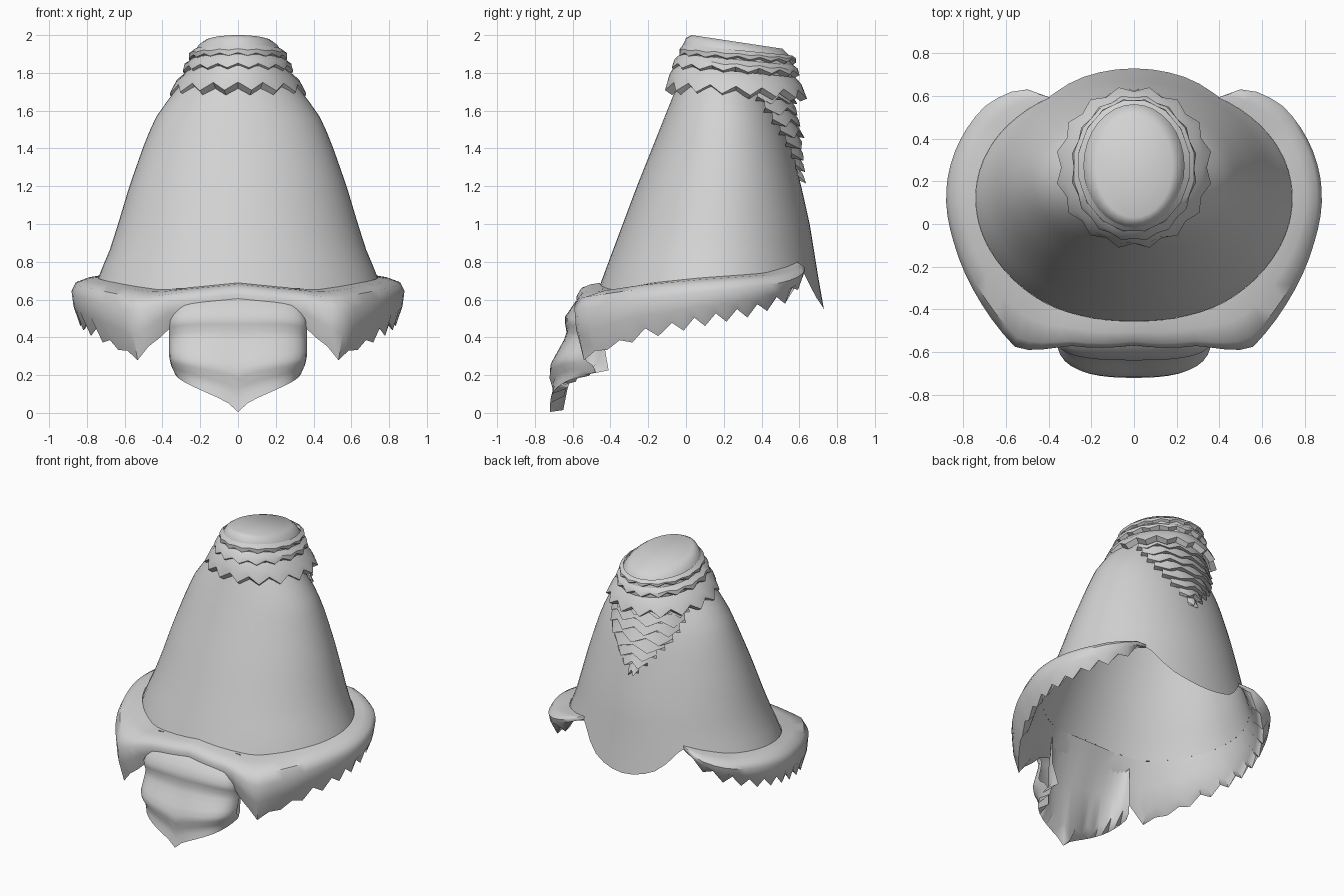
import bpy, math
from math import sin, cos, pi, radians

cube = bpy.data.objects.get("Cube")
if cube:
    bpy.data.objects.remove(cube, do_unlink=True)

grey = bpy.data.materials.new("pale_grey")
grey.use_nodes = True
COLOUR = (0.65, 0.65, 0.65, 1)
grey.diffuse_color = COLOUR
grey.node_tree.nodes["Principled BSDF"].inputs["Base Color"].default_value = COLOUR


def curve(points, t):
    """Linear lookup through (position, value) pairs sorted by position."""
    for (a, va), (b, vb) in zip(points, points[1:]):
        if t <= b:
            k = max(0, (t - a) / (b - a))
            return va + (vb - va) * k
    return points[-1][1]


def sheet(name, rows, closed=False, cap=False, angle=45):
    """Skin equal-length rows of points into a smooth surface."""
    n = len(rows[0])
    verts = [p for row in rows for p in row]
    faces = []
    for r in range(len(rows) - 1):
        for i in range(n if closed else n - 1):
            j = (i + 1) % n
            faces.append((r * n + i, (r + 1) * n + i, (r + 1) * n + j, r * n + j))
    if cap:
        faces.append(tuple(range(n)))
    mesh = bpy.data.meshes.new(name)
    mesh.from_pydata(verts, [], faces)
    mesh.materials.append(grey)
    obj = bpy.data.objects.new(name, mesh)
    bpy.context.collection.objects.link(obj)
    bpy.ops.object.select_all(action="DESELECT")
    obj.select_set(True)
    bpy.context.view_layer.objects.active = obj
    bpy.ops.object.shade_smooth_by_angle(angle=radians(angle))
    return obj


# Bell outline by height: half width, front and back
WIDTH = [(.55, .78), (.72, .74), (.86, .68), (1, .635), (1.2, .575), (1.4, .505), (1.55, .445), (1.7, .34), (1.8, .25)]
FRONT = [(.55, -.5), (.72, -.44), (1, -.335), (1.2, -.26), (1.7, -.06), (1.8, -.02)]
BACK = [(.55, .73), (.72, .70), (1, .655), (1.2, .61), (1.4, .56), (1.55, .51), (1.7, .44), (1.8, .4)]
# Hem height by angle away from the front, in degrees
HEM = [(0, .68), (15, .66), (32, .64), (60, .68), (85, .705), (120, .73), (138, .77), (146, .8), (154, .69), (163, .6), (172, .56), (180, .55)]


def bell_point(deg, z, out=0, zz=None, push=0):
    a = radians(deg)
    f, b = curve(FRONT, z), curve(BACK, z)
    return ((curve(WIDTH, z) + out) * sin(a),
            (f + b) / 2 - ((b - f) / 2 + out) * cos(a) - push, z if zz is None else zz)


# Bell body
angles = [i * 6 for i in range(60)]
rows = []
for r in range(15):
    t = r / 14
    rows.append([bell_point(d, 1.8 + (curve(HEM, min(d, 360 - d)) - 1.8) * t) for d in angles])
sheet("bell", rows, closed=True)

# Padded brim: outer roll, toothed lower edge, lining back up to the bell
LOW = [(0, .5), (20, .48), (25, .46), (32, .36), (39, .29), (46, .33), (60, .41), (80, .47), (110, .54), (130, .62), (146, .77)]
FLARE = [(0, .85), (24, .9), (38, 1), (128, 1.05), (140, .75), (146, 0)]
PUSH = [(0, 0), (20, .03), (38, .14), (55, .07), (75, 0)]
# (outward, lift, share of the drop, share of the forward push)
ROLL = [(0, .01, 0, 0), (.06, .005, .02, .35), (.115, 0, .1, .8), (.135, 0, .3, 1), (.125, 0, .65, 1),
        (.09, 0, 1, 1), (.055, .02, .9, .8), (.025, 0, .45, .35), (0, 0, 0, 0)]
brim_angles = [-146 + i * 292 / 60 for i in range(61)]
rows = []
for out, lift, drop, ahead in ROLL:
    row = []
    for i, d in enumerate(brim_angles):
        a = abs(d)
        top, low, flare = curve(HEM, a), curve(LOW, a), curve(FLARE, a)
        size = .012 if a < 55 else .028
        tooth = (size if i % 2 else -size) if drop > .8 and 30 < a < 142 else 0
        z = top + lift * min(flare, 1) + (low - top) * drop + tooth
        row.append(bell_point(d, top, out * flare, z, ahead * curve(PUSH, a)))
    rows.append(row)
sheet("brim", rows)

# Hanging front lobe: u runs across, v runs down
LOBE_Y = [(0, -.47), (.12, -.575), (.3, -.645), (.45, -.63), (.6, -.68), (.75, -.73), (.88, -.7), (1, -.72)]
LOBE_W = [(0, .3), (.12, .34), (.3, .365), (.7, .365), (.85, .355), (1, .335)]
rows = []
for r in range(15):
    v = r / 14
    row = []
    for i in range(21):
        u = (i - 10) / 10
        bottom = .005 + .21 * abs(u) ** .65
        top = .67 - .05 * u * u
        z = top + (.12 - top) * v + (bottom - .12) * v ** 3
        y = curve(LOBE_Y, v) + (.04 + .2 * v) * abs(u) ** 2.5
        row.append((curve(LOBE_W, v) * sin(u * pi / 2), y, z))
    rows.append(row)
# toothed inner edge, then lining back up to the brim
hem, middle = rows[-1], rows[7]
rows.append([(x * .9, y + .07, z + (.07 if i % 2 else .01)) for i, (x, y, z) in enumerate(hem)])
rows.append([(x * .9, y + .07, z) for x, y, z in middle])
rows.append([(x * .9, -.44, .66) for x, y, z in middle])
sheet("front_lobe", rows, angle=60)


def ring(rx, front, back, z, slope=0, tooth=0, n=32):
    """Oval ring; the slope lowers the back, teeth push points down and out."""
    pts = []
    for i in range(n):
        a = 2 * pi * i / n
        k = tooth * (1 if i % 2 else -1)
        y = (front + back) / 2 - ((back - front) / 2 + k * .6) * cos(a)
        pts.append(((rx + k * .6) * sin(a), y, z - slope * (y - front) - k))
    return pts


# Cap: solid core with a sloping top
sheet("cap_core", [ring(.18, .03, .51, 2.0, .15), ring(.21, .0, .54, 1.985, .16),
                   ring(.24, -.02, .565, 1.94, .13), ring(.25, -.03, .575, 1.86, .1),
                   ring(.26, -.04, .57, 1.76, .05)], closed=True, cap=True)

# Cap: two short frills over a wide scalloped flounce
frills = [(.235, -.015, .56, 1.95, .26, -.035, .585, 1.9, .008),
          (.25, -.03, .57, 1.9, .29, -.075, .60, 1.84, .012),
          (.27, -.06, .58, 1.84, .355, -.105, .635, 1.73, .022)]
for k, (rx, f, b, z, rx2, f2, b2, z2, tooth) in enumerate(frills):
    middle = ring((rx + rx2) / 2 + .015, (f + f2) / 2 - .01, (b + b2) / 2 + .01, (z + z2) / 2, .08, tooth * .4)
    sheet("cap_frill_%d" % (k + 1), [ring(rx, f, b, z, .1), middle, ring(rx2, f2, b2, z2, .06, tooth),
          ring(rx2 - .035, f2 + .035, b2 - .035, z2 - .03, .05, tooth * .8)], closed=True, angle=35)

# Tapering tail of scales down the back
SCALES = 8
for k in range(SCALES):
    t = k / (SCALES - 1)
    z = 1.72 - .42 * t
    half = 46 * (1 - t) + 4
    n = 2 * max(2, round(5 * (1 - t))) + 1
    rows = [[], [], []]
    for i in range(n):
        s = 2 * i / (n - 1) - 1
        d = 180 + half * s
        edge = 1 - s * s * .6
        tooth = .025 if i % 2 else -.015
        bulge = .01 + .1 * (1 - t)
        rows[0].append(bell_point(d, z, bulge * edge))
        rows[1].append(bell_point(d, z, (bulge + .035) * edge + tooth * .5, z - .06 - tooth))
        rows[2].append(bell_point(d, z - .07, 0, z - .07))
    sheet("tail_scale_%d" % (k + 1), rows, angle=35)
